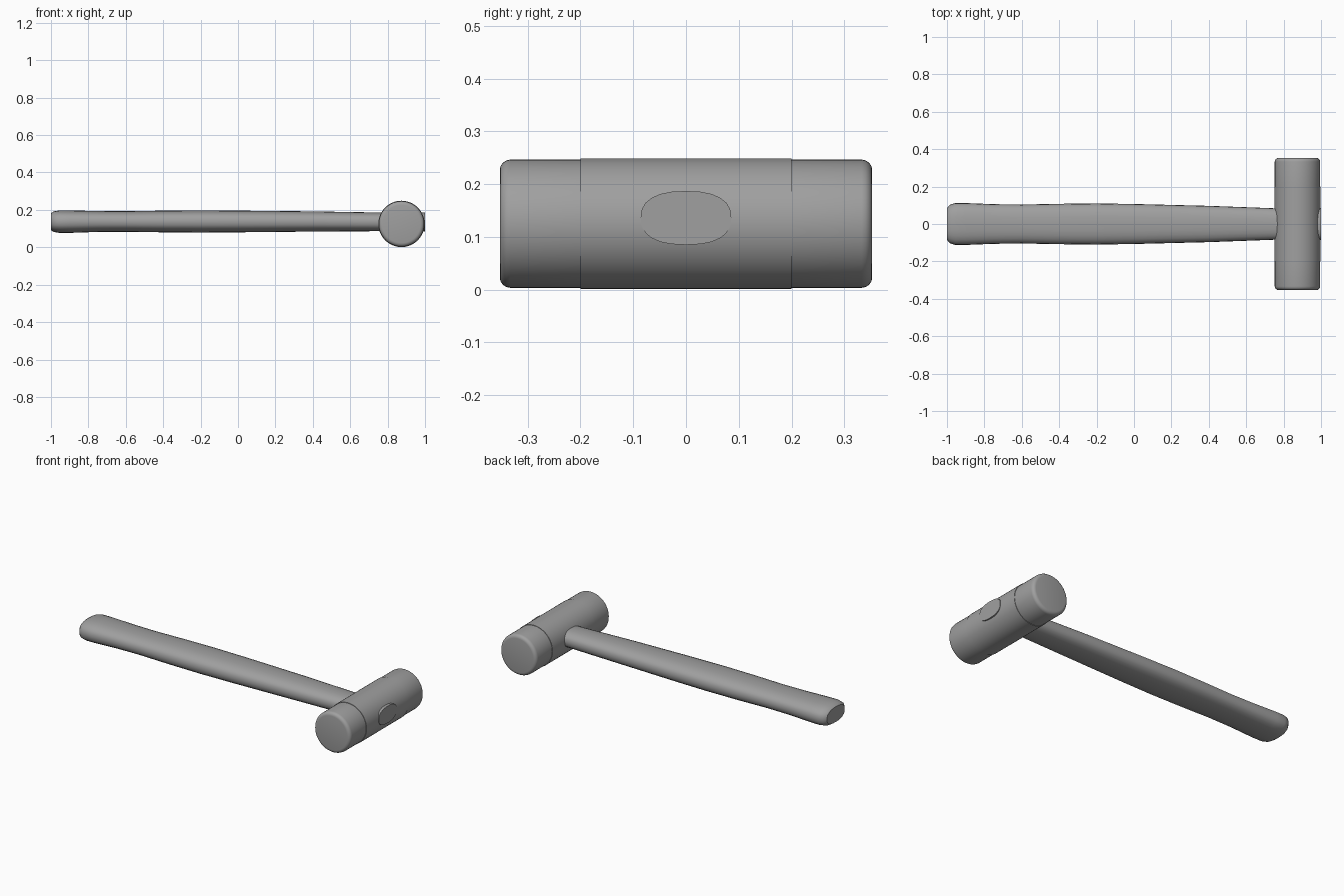
import bpy, bmesh, math

cube = bpy.data.objects.get("Cube")
if cube:
    bpy.data.objects.remove(cube)

grey = bpy.data.materials.new("mid grey")
grey.use_nodes = True
colour = (0.35, 0.35, 0.35, 1)
grey.diffuse_color = colour
grey.node_tree.nodes["Principled BSDF"].inputs["Base Color"].default_value = colour


def loft(name, rings, angle):
    """Skin a list of closed rings, cap both ends and smooth the sides."""
    bm = bmesh.new()
    loops = [[bm.verts.new(p) for p in ring] for ring in rings]
    n = len(loops[0])
    for a, b in zip(loops, loops[1:]):
        for i in range(n):
            j = (i + 1) % n
            bm.faces.new((a[i], a[j], b[j], b[i]))
    bm.faces.new(loops[0])
    bm.faces.new(loops[-1])
    bmesh.ops.recalc_face_normals(bm, faces=bm.faces)
    mesh = bpy.data.meshes.new(name)
    bm.to_mesh(mesh)
    bm.free()
    mesh.materials.append(grey)
    obj = bpy.data.objects.new(name, mesh)
    bpy.context.collection.objects.link(obj)
    bpy.ops.object.select_all(action="DESELECT")
    obj.select_set(True)
    bpy.context.view_layer.objects.active = obj
    bpy.ops.object.shade_smooth_by_angle(angle=math.radians(angle))


HEAD_X, HEAD_Z = 0.874, 0.125


def head_ring(y, r, n=48):
    turns = [2 * math.pi * i / n for i in range(n)]
    return [(HEAD_X + r * math.cos(t), y, HEAD_Z + r * math.sin(t)) for t in turns]


def handle_ring(x, half_y, half_z, mid_z, n=24, power=0.82):
    """Slightly squared oval across the handle."""
    ring = []
    for i in range(n):
        t = 2 * math.pi * i / n
        c, s = math.cos(t), math.sin(t)
        ring.append((x, half_y * math.copysign(abs(c) ** power, c),
                     mid_z + half_z * math.copysign(abs(s) ** power, s)))
    return ring


# Head: centre barrel
loft("head_barrel", [head_ring(-0.2, 0.124), head_ring(0.2, 0.124)], 30)

# Head: striking faces with rounded rims
RIM = 0.02
for side, name in ((-1, "front_face"), (1, "back_face")):
    rings = [head_ring(side * 0.199, 0.1215)]
    for k in range(5):
        t = math.pi / 2 * k / 4
        rings.append(head_ring(side * (0.333 + RIM * math.sin(t)),
                               0.1015 + RIM * math.cos(t)))
    loft(name, rings, 30)

# Handle: x, half width, half height, centre height
stations = [
    (-1.0, 0.085, 0.046, 0.137), (-0.985, 0.103, 0.055, 0.137),
    (-0.955, 0.112, 0.060, 0.137), (-0.9, 0.112, 0.060, 0.137),
    (-0.75, 0.106, 0.056, 0.138), (-0.6, 0.104, 0.055, 0.138),
    (-0.4, 0.108, 0.058, 0.138), (-0.2, 0.110, 0.059, 0.138),
    (0.0, 0.107, 0.058, 0.138), (0.4, 0.097, 0.054, 0.138),
    (0.75, 0.084, 0.050, 0.136), (1.0, 0.086, 0.051, 0.136),
]
loft("handle", [handle_ring(*s) for s in stations], 35)
